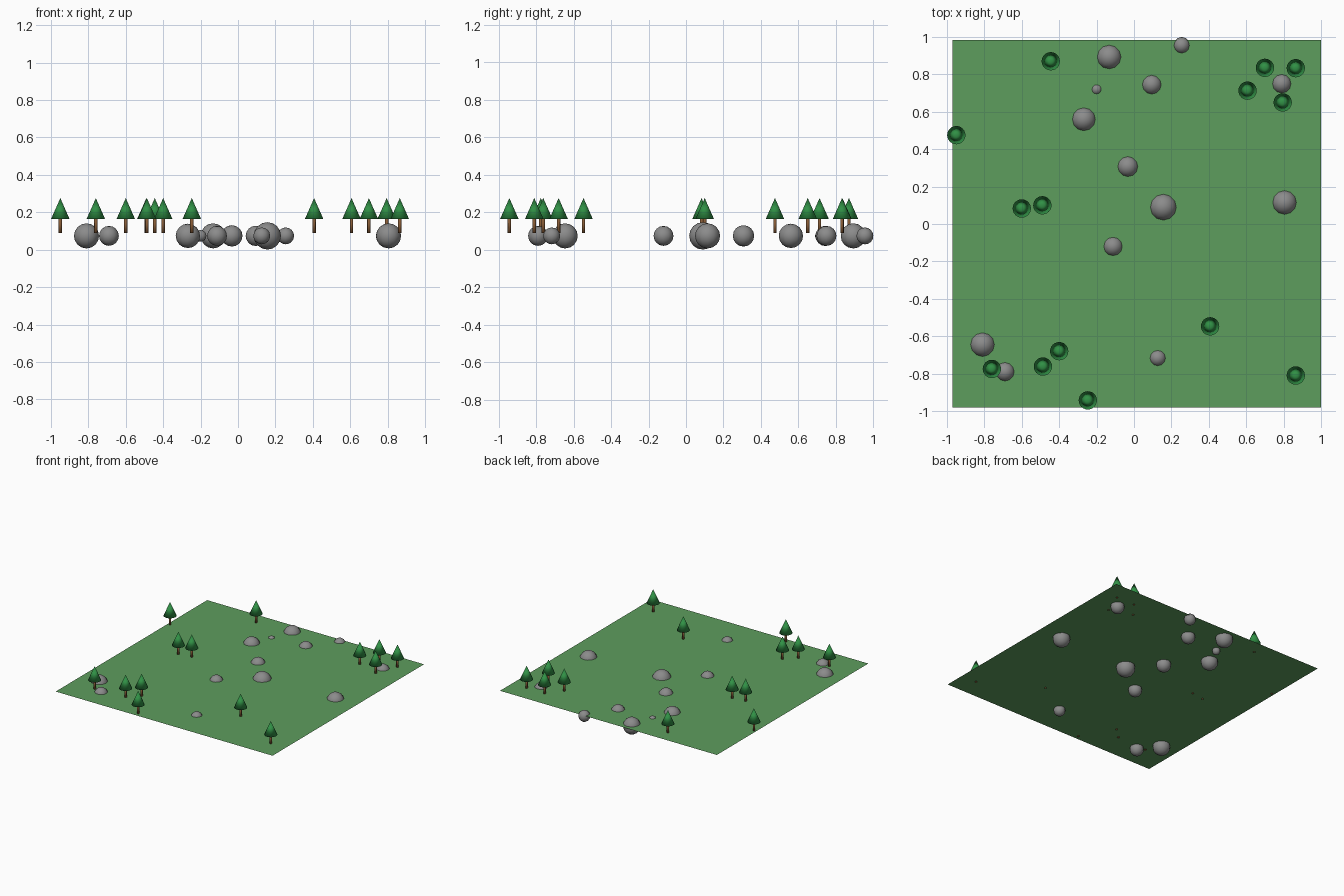
import bpy
import bmesh
from mathutils import Matrix, Vector

default_cube = bpy.data.objects.get("Cube")
if default_cube:
    bpy.data.objects.remove(default_cube, do_unlink=True)


def make_material(name, red, green, blue):
    material = bpy.data.materials.new(name)
    material.use_nodes = True
    colour = (red, green, blue, 1)
    material.diffuse_color = colour
    shader = next(n for n in material.node_tree.nodes if n.type == "BSDF_PRINCIPLED")
    shader.inputs["Base Color"].default_value = colour
    return material


def finish_mesh(bm, name, material, smooth=True):
    mesh = bpy.data.meshes.new(name)
    for face in bm.faces:
        face.smooth = smooth
    bm.to_mesh(mesh)
    bm.free()
    mesh.materials.append(material)
    return mesh


def cone_mesh(name, material, radius_bottom, radius_top, low, high, sides):
    bm = bmesh.new()
    bmesh.ops.create_cone(
        bm, cap_ends=True, segments=sides,
        radius1=radius_bottom, radius2=radius_top, depth=high - low,
        matrix=Matrix.Translation((0, 0, (low + high) / 2)))
    return finish_mesh(bm, name, material)


def place(name, mesh, location, scale=1):
    obj = bpy.data.objects.new(name, mesh)
    obj.location = location
    obj.scale = (scale, scale, scale)
    bpy.context.scene.collection.objects.link(obj)
    return obj


grass = make_material("grass_green", 0.11, 0.34, 0.11)
leaves = make_material("pine_green", 0.03, 0.28, 0.06)
bark = make_material("bark_brown", 0.23, 0.10, 0.035)
stone = make_material("stone_grey", 0.26, 0.26, 0.26)

GROUND_HEIGHT = 0.092
ROCK_HEIGHT = 0.074

# Ground: a single flat sheet that cuts through the rocks
bm = bmesh.new()
corners = [(-0.97, -0.98), (1, -0.98), (1, 0.985), (-0.97, 0.985)]
bm.faces.new([bm.verts.new((x, y, GROUND_HEIGHT)) for x, y in corners])
place("ground", finish_mesh(bm, "ground", grass, smooth=False), (0, 0, 0))

# Trees: a slim trunk below a cone of foliage, sharing meshes
trunk = cone_mesh("trunk", bark, 0.009, 0.009, 0.09, 0.168, 12)
foliage = cone_mesh("foliage", leaves, 0.049, 0, 0.165, 0.276, 24)
tree_spots = [
    (-0.445, 0.87), (-0.95, 0.475), (0.70, 0.835), (0.865, 0.833),
    (0.607, 0.713), (0.795, 0.65), (-0.60, 0.083), (-0.49, 0.10),
    (0.407, -0.547), (-0.40, -0.68), (-0.487, -0.762), (-0.76, -0.775),
    (-0.247, -0.943), (0.865, -0.81),
]
for index, (x, y) in enumerate(tree_spots, start=1):
    place(f"tree_trunk_{index}", trunk, (x, y, 0))
    place(f"tree_foliage_{index}", foliage, (x, y, 0))

# Rocks: low-poly balls of several sizes, half sunk in the ground
bm = bmesh.new()
bmesh.ops.create_uvsphere(bm, u_segments=12, v_segments=8, radius=1)
rock = finish_mesh(bm, "rock", stone)
rock_spots = [
    (-0.133, 0.893, 0.067), (0.255, 0.955, 0.045), (-0.20, 0.72, 0.031),
    (0.095, 0.745, 0.054), (0.79, 0.75, 0.053), (-0.268, 0.56, 0.065),
    (-0.033, 0.307, 0.057), (0.157, 0.09, 0.073), (0.805, 0.115, 0.067),
    (-0.112, -0.12, 0.053), (-0.81, -0.645, 0.067), (-0.69, -0.79, 0.053),
    (0.127, -0.717, 0.045),
]
for index, (x, y, radius) in enumerate(rock_spots, start=1):
    place(f"rock_{index}", rock, Vector((x, y, ROCK_HEIGHT)), radius)
